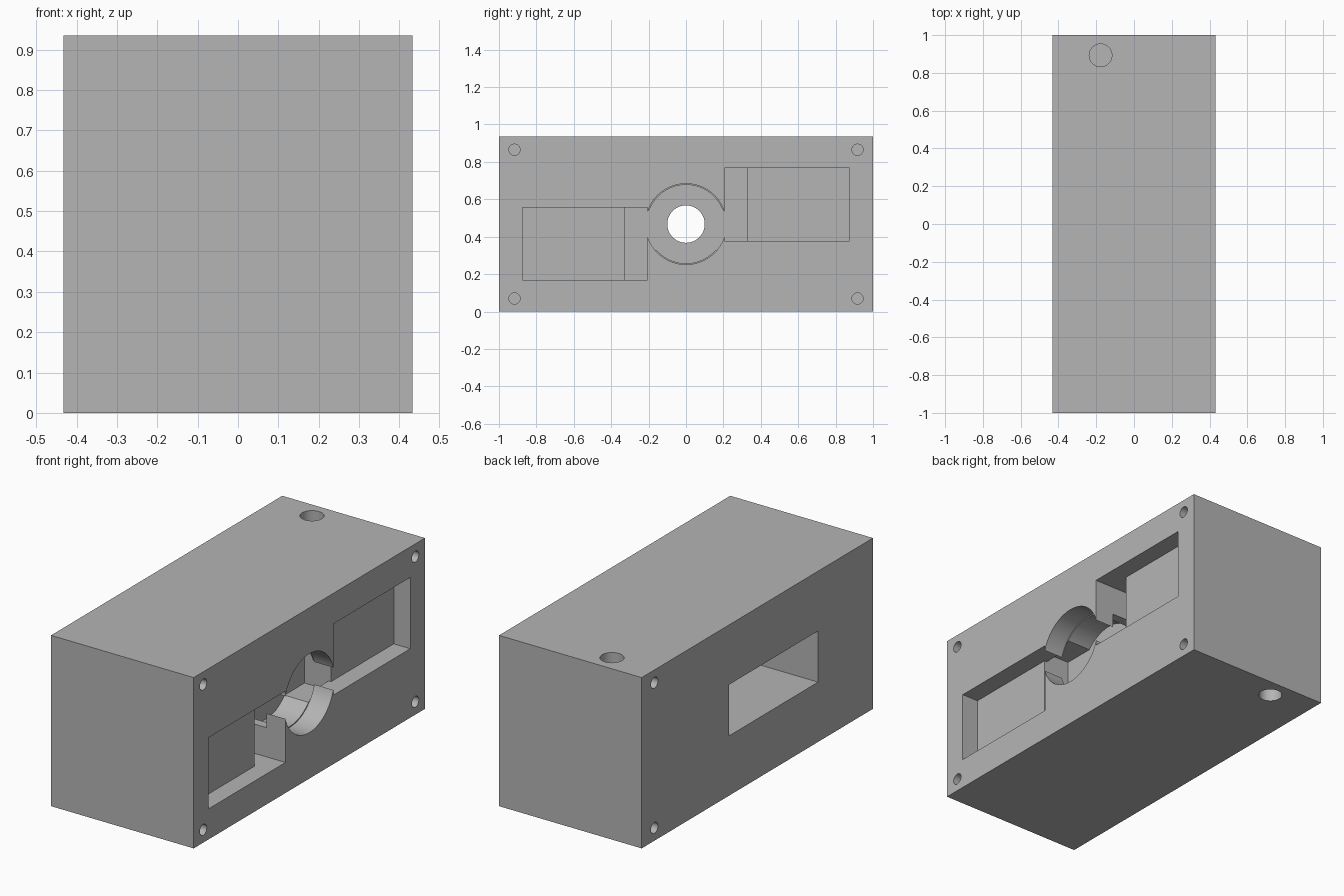
import bpy
from math import pi

if "Cube" in bpy.data.objects:
    bpy.data.objects.remove(bpy.data.objects["Cube"])

HX, HY, H = 0.432, 1.0, 0.935      # half width, half length, height
MID = H / 2
OUT = 0.05                         # cutters overshoot the skin by this much

grey = bpy.data.materials.new("plain grey")
grey.use_nodes = True
grey.diffuse_color = (0.46, 0.46, 0.46, 1)
grey.node_tree.nodes["Principled BSDF"].inputs["Base Color"].default_value = (0.46, 0.46, 0.46, 1)


def block(name, x, y, z):
    """Box from (min, max) pairs."""
    bpy.ops.mesh.primitive_cube_add(size=1, location=[sum(p) / 2 for p in (x, y, z)])
    ob = bpy.context.object
    ob.name = name
    ob.scale = [p[1] - p[0] for p in (x, y, z)]
    bpy.ops.object.transform_apply(location=True, rotation=True, scale=True)
    return ob


def bore(name, radius, x, y, z):
    """Cylinder along whichever of x and z is given as a pair."""
    along_x = isinstance(x, tuple)
    a, b = x if along_x else z
    mid = (a + b) / 2
    bpy.ops.mesh.primitive_cylinder_add(
        vertices=64, radius=radius, depth=b - a,
        location=(mid, y, z) if along_x else (x, y, mid),
        rotation=(0, pi / 2, 0) if along_x else (0, 0, 0))
    ob = bpy.context.object
    ob.name = name
    bpy.ops.object.transform_apply(location=True, rotation=True, scale=True)
    return ob


housing = block("housing", (-HX, HX), (-HY, HY), (0, H))
housing.data.materials.append(grey)


def cut(cutter):
    """Subtract a cutter from the housing and discard it."""
    mod = housing.modifiers.new("cut", "BOOLEAN")
    mod.operation = "DIFFERENCE"
    mod.solver = "EXACT"
    mod.object = cutter
    bpy.context.view_layer.objects.active = housing
    bpy.ops.object.modifier_apply(modifier=mod.name)
    bpy.data.objects.remove(cutter)


face = HX + OUT
FLOOR = HX - 0.26                  # deep recess floor
LEDGE = HX - 0.115                 # underside of the front lip

# Offset pockets, each with a shallow part and a deep slot beside the bore
for s in (1, -1):
    zs = tuple(sorted((MID - s * 0.09, MID + s * 0.30)))
    cut(block("pocket", (HX - 0.10, face), sorted((s * 0.207, s * 0.873)), zs))
    cut(block("slot", (FLOOR, HX - 0.05), sorted((s * 0.207, s * 0.33)), zs))

# Central stepped bore, hidden cross channel and through hole
cut(bore("bore_mouth", 0.216, (LEDGE, face), 0, MID))
cut(bore("bore_deep", 0.21, (FLOOR, LEDGE + 0.01), 0, MID))
cut(block("cross_channel", (FLOOR, LEDGE), (-0.33, 0.33), (MID - 0.14, MID + 0.14)))
cut(bore("through_hole", 0.10, (-0.1, FLOOR + 0.01), 0, MID))

# Rectangular recess in the opposite side
cut(block("rear_recess", (-face, FLOOR - 0.10), (-0.525, 0.247), (MID - 0.14, MID + 0.14)))

# Screw holes
for z in (0.07, H - 0.07):
    for y in (-0.917, 0.917):
        cut(bore("screw_hole", 0.03, (HX - 0.16, face), y, z))
    cut(bore("rear_screw_hole", 0.03, (-face, -HX + 0.12), 0.89, z))

# Vertical blind holes, top and bottom
cut(bore("top_hole", 0.06, -0.177, 0.893, (H - 0.3, H + OUT)))
cut(bore("bottom_hole", 0.06, -0.177, 0.893, (-OUT, 0.3)))

# One material throughout, smooth bores with sharp edges
housing.data.materials.clear()
housing.data.materials.append(grey)
for poly in housing.data.polygons:
    poly.material_index = 0
bpy.ops.object.select_all(action="DESELECT")
housing.select_set(True)
bpy.context.view_layer.objects.active = housing
bpy.ops.object.shade_smooth_by_angle(angle=pi / 6)
